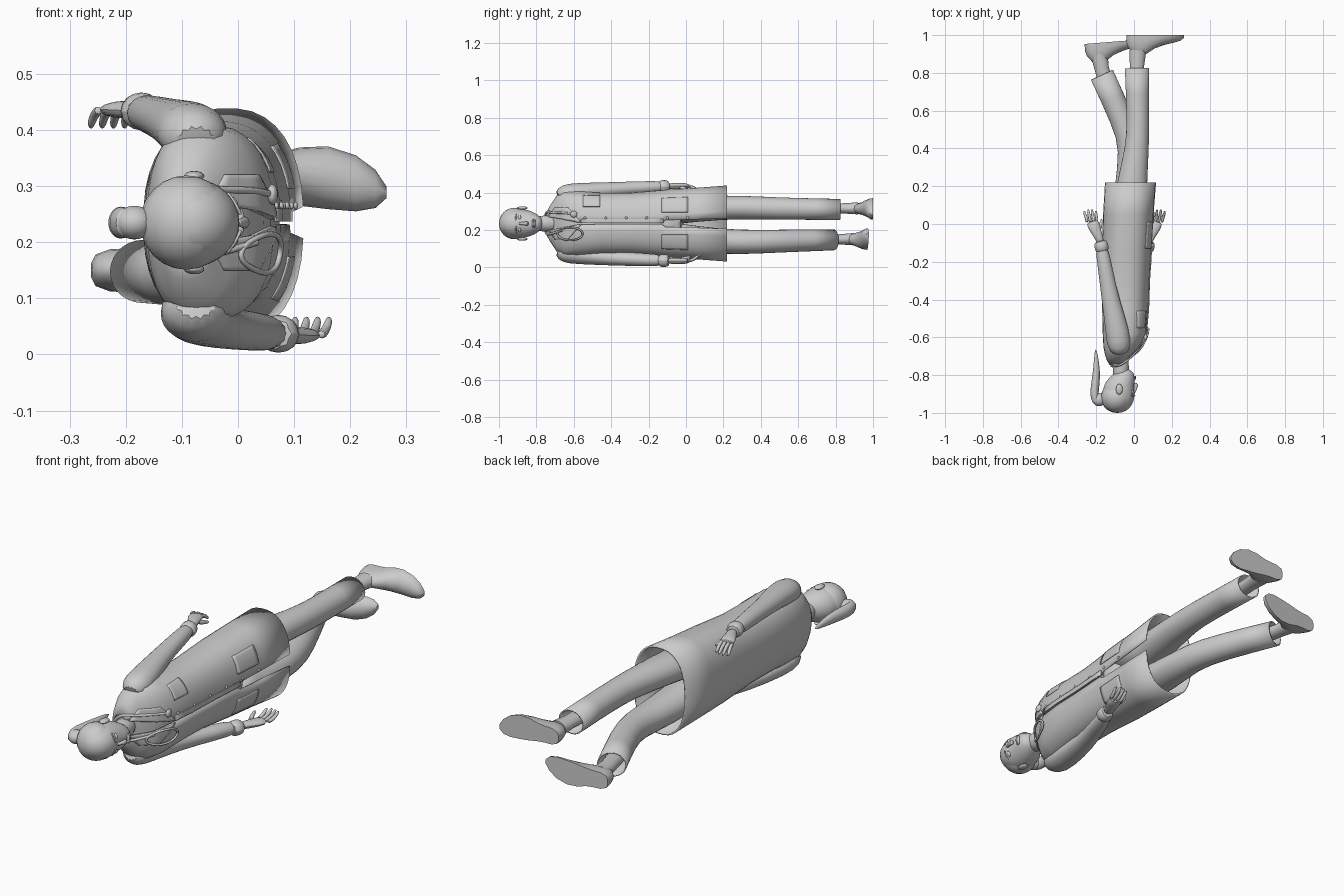
import bpy, bmesh, math
from mathutils import Vector, Matrix

MID = 0.235          # height of the body's mirror plane
SQUARE = 2.4         # squareness of the coat section

cube = bpy.data.objects.get("Cube")
if cube:
    bpy.data.objects.remove(cube)

grey = bpy.data.materials.new("plain grey")
grey.use_nodes = True
grey.diffuse_color = (0.6, 0.6, 0.6, 1)
grey.node_tree.nodes["Principled BSDF"].inputs["Base Color"].default_value = (0.6, 0.6, 0.6, 1)


def finish(name, bm, subdivide=0, thickness=0.0):
    bmesh.ops.recalc_face_normals(bm, faces=bm.faces)
    mesh = bpy.data.meshes.new(name)
    bm.to_mesh(mesh)
    bm.free()
    obj = bpy.data.objects.new(name, mesh)
    bpy.context.collection.objects.link(obj)
    mesh.materials.append(grey)
    mesh.polygons.foreach_set("use_smooth", [True] * len(mesh.polygons))
    if subdivide:
        obj.modifiers.new("smooth", "SUBSURF").levels = subdivide
    if thickness:
        solid = obj.modifiers.new("cloth", "SOLIDIFY")
        solid.thickness = thickness
        solid.offset = 0
    return obj


def skin(name, rows, closed=True, caps=True, **options):
    """Bridge equal rows of points into a surface."""
    bm = bmesh.new()
    grid = [[bm.verts.new(p) for p in row] for row in rows]
    count = len(grid[0])
    for low, high in zip(grid, grid[1:]):
        for i in range(count if closed else count - 1):
            j = (i + 1) % count
            bm.faces.new((low[i], low[j], high[j], high[i]))
    if caps and closed:
        bm.faces.new(grid[0])
        bm.faces.new(grid[-1])
    return finish(name, bm, **options)


def tube(name, path, sides=14, **options):
    """Limb through (x, y, z, depth radius, side radius) stations."""
    centres = [Vector(p[:3]) for p in path]
    rows = []
    for i, station in enumerate(path):
        along = centres[min(i + 1, len(path) - 1)] - centres[max(i - 1, 0)]
        across = along.cross(Vector((0, 0, 1))).normalized()
        up = across.cross(along).normalized()
        turns = [math.tau * k / sides for k in range(sides)]
        rows.append([centres[i] + across * station[3] * math.cos(t)
                     + up * station[-1] * math.sin(t) for t in turns])
    return skin(name, rows, **options)


def ball(name, centre, size):
    bm = bmesh.new()
    bmesh.ops.create_uvsphere(bm, u_segments=20, v_segments=12, radius=1)
    bmesh.ops.transform(bm, verts=bm.verts, matrix=Matrix.Translation(centre) @ Matrix.Diagonal((*size, 1)))
    return finish(name, bm)


def cord(name, points, radius, cyclic=False):
    curve = bpy.data.curves.new(name, "CURVE")
    curve.dimensions = "3D"
    curve.bevel_depth = radius
    curve.bevel_resolution = 2
    spline = curve.splines.new("NURBS")
    spline.points.add(len(points) - 1)
    for point, place in zip(spline.points, points):
        point.co = (*place, 1)
    spline.use_endpoint_u = not cyclic
    spline.use_cyclic_u = cyclic
    curve.materials.append(grey)
    obj = bpy.data.objects.new(name, curve)
    bpy.context.collection.objects.link(obj)


# Coat stations: along body, back, front, half width, half opening
COAT = [(-.745, -.125, -.06, .055, .035), (-.72, -.14, -.04, .1, .04),
        (-.69, -.15, -.01, .145, .035), (-.65, -.158, .03, .172, .02),
        (-.58, -.162, .06, .17, .006), (-.45, -.165, .072, .16, .003),
        (-.3, -.165, .077, .16, .003), (-.13, -.165, .088, .175, .003),
        (-.11, -.165, .09, .177, .018), (.05, -.16, .1, .187, .022),
        (.22, -.15, .113, .2, .028)]


def coat_at(y):
    for a, b in zip(COAT, COAT[1:]):
        if y <= b[0]:
            f = max(0, (y - a[0]) / (b[0] - a[0]))
            return [p + (q - p) * f for p, q in zip(a, b)]
    return COAT[-1]


def on_coat(y, z, lift=0.005):
    """Point on the front of the coat."""
    _, back, front, half, _ = coat_at(y)
    part = min(1, abs(z - MID) / half)
    x = (back + front) / 2 + (front - back) / 2 * (1 - part ** SQUARE) ** (1 / SQUARE)
    return Vector((x + lift, y, z))


def section(row, shrink=0.0, opened=True, count=36):
    y, back, front, half, gap = row
    half, deep = half - shrink, (front - back) / 2 - shrink
    start = math.asin((gap / half) ** (SQUARE / 2)) if opened else 0
    points = []
    for k in range(count):
        t = start + (math.tau - 2 * start) * k / (count - 1 if opened else count)
        c, s = math.cos(t), math.sin(t)
        points.append(((back + front) / 2 + deep * math.copysign(abs(c) ** (2 / SQUARE), c), y,
                       MID + half * math.copysign(abs(s) ** (2 / SQUARE), s)))
    return points


def patch(name, corners, steps=8, lift=0.005):
    """Cloth piece laid on the coat between four (y, z) corners."""
    a, b, c, d = [Vector(p) for p in corners]
    rows = []
    for i in range(steps + 1):
        left, right = a.lerp(d, i / steps), b.lerp(c, i / steps)
        rows.append([on_coat(*left.lerp(right, j / steps), lift) for j in range(steps + 1)])
    skin(name, rows, closed=False, thickness=0.006)


skin("coat", [section(r) for r in COAT], closed=False, thickness=0.008)
skin("shirt", [section(r, 0.014, False) for r in COAT[:8]])

# Coat details
for side, label in ((1, "left"), (-1, "right")):
    def at(y, z):
        return (y, MID + side * z)
    patch(label + "_lapel", [at(-.735, .035), at(-.7, .085), at(-.63, .085), at(-.56, .006)])
    patch(label + "_hip_pocket", [at(-.13, .06), at(-.13, .135), at(.01, .14), at(.01, .06)])
patch("breast_pocket", [(-.55, .325), (-.55, .385), (-.46, .385), (-.46, .325)])
patch("front_placket", [(-.56, .237), (-.56, .26), (-.12, .26), (-.12, .237)])
for k in range(6):
    ball("coat_button", on_coat(-.54 + k * .11, .265), (.005, .007, .007))

# Sleeves
tube("left_sleeve", [(-.075, -.685, .37, .04, .04), (-.078, -.65, .392, .065, .056),
                     (-.085, -.58, .402, .066, .052), (-.125, -.4, .418, .047, .039),
                     (-.15, -.25, .426, .04, .036), (-.177, -.09, .434, .034, .032)], subdivide=1)
tube("right_sleeve", [(-.075, -.685, .1, .04, .04), (-.078, -.65, .078, .065, .056),
                      (-.075, -.58, .068, .066, .052), (-.035, -.38, .048, .047, .039),
                      (.02, -.24, .042, .04, .036), (.075, -.09, .036, .034, .032)], subdivide=1)


# Hands: the right one mirrors the left one
def hand(label, place):
    def part(name, path):
        tube(label + name, [(*place(*p[:3]), *p[3:]) for p in path], sides=8, subdivide=1)
    part("_cuff", [(-.165, -.15, .433, .04, .037), (-.172, -.12, .433, .041, .038),
                   (-.18, -.085, .434, .038, .036)])
    part("_palm", [(-.175, -.1, .434, .024, .018), (-.19, -.06, .435, .025, .018),
                   (-.212, -.015, .437, .036, .017), (-.222, .02, .435, .036, .013)])
    for k in range(4):
        root, tip = -.247 + k * .017, -.262 + k * .02
        reach = .078 - .008 * abs(k - 1.5)
        part("_finger", [(root, .005, .436, .01, .01), ((root + tip) / 2, .04, .43, .009, .009),
                         (tip, reach - .01, .412, .008, .008), (tip, reach + .005, .404, .004, .004)])
    part("_thumb", [(-.19, -.04, .432, .012, .012), (-.175, -.005, .42, .011, .011),
                    (-.17, .03, .41, .006, .006)])


hand("left", lambda x, y, z: (x, y, z))
hand("right", lambda x, y, z: (-.1 - x, y, 2 * MID - z))

# Trousers
tube("hips", [(-.03, -.3, MID, .1, .13), (-.03, -.1, MID, .105, .145), (-.03, -.01, MID, .1, .14)],
     subdivide=1)
tube("left_trouser", [(-.03, -.06, .305, .095, .072), (-.015, .2, .323, .082, .063),
                      (.018, .4, .318, .06, .06), (.022, .55, .314, .058, .057),
                      (.016, .825, .31, .063, .055)], caps=False, subdivide=1, thickness=0.006)
tube("right_trouser", [(-.03, -.06, .165, .095, .072), (-.02, .2, .135, .082, .066),
                       (-.01, .4, .138, .064, .062), (-.055, .54, .142, .062, .059),
                       (-.17, .79, .148, .063, .055)], caps=False, subdivide=1, thickness=0.006)

# Ankles
tube("left_ankle", [(.016, .7, .312, .04, .03), (.016, .84, .316, .038, .028),
                    (.02, .92, .316, .045, .033)])
tube("right_ankle", [(-.13, .68, .146, .04, .03), (-.17, .82, .15, .038, .028),
                     (-.185, .9, .152, .045, .033)])

# Shoe stations: length, height, sideways drift, half width
SHOE = [(0, .04, 0, .012), (.008, .065, 0, .028), (.035, .1, 0, .038), (.075, .115, 0, .039),
        (.105, .1, 0, .042), (.15, .07, .002, .052), (.2, .052, 0, .056), (.25, .04, -.01, .05),
        (.285, .03, -.02, .034), (.305, .014, -.026, .01)]


def shoe(name, heel, tilt, side):
    turn = Matrix.Rotation(tilt, 3, "Z")
    rows = []
    for x, height, drift, half in SHOE:
        ring = []
        for k in range(20):
            t = math.tau * k / 20
            lift = max(0, math.sin(t)) * height
            local = Vector((x, -lift, side * drift + half * math.cos(t)))
            ring.append(turn @ local + Vector(heel))
        rows.append(ring)
    skin(name, rows)


shoe("left_shoe", (-.04, 1, .315), 0, 1)
shoe("right_shoe", (-.262, .953, .15), .08, -1)

# Head and neck
tube("neck", [(-.07, -.84, MID, .045, .042), (-.068, -.77, MID, .042, .04),
              (-.075, -.69, MID, .05, .055)], subdivide=1)
tube("head", [(-.085, -1, MID, .012, .012), (-.085, -.992, MID, .042, .04),
              (-.085, -.96, MID, .077, .071), (-.083, -.91, MID, .088, .081),
              (-.078, -.865, MID, .086, .078), (-.052, -.82, MID, .062, .064),
              (-.03, -.787, MID, .042, .04), (-.022, -.772, MID, .02, .018)], sides=20, subdivide=1)
ball("hair_cap", (-.092, -.918, MID), (.083, .082, .084))
ball("hair_knot", (-.185, -.93, MID), (.035, .035, .03))
tube("ponytail", [(-.17, -.95, MID, .015, .015), (-.205, -.945, MID, .024, .028),
                  (-.212, -.89, MID, .024, .03), (-.2, -.82, MID, .022, .028),
                  (-.198, -.74, MID, .016, .02), (-.203, -.66, MID, .004, .005)], subdivide=1)
tube("nose", [(-.002, -.9, MID, .006, .006), (.01, -.865, MID, .01, .009),
              (.014, -.85, MID, .01, .013), (.004, -.842, MID, .006, .008)], sides=10, subdivide=1)
for height, name in ((-.818, "upper_lip"), (-.81, "lower_lip")):
    ball(name, (.004, height, MID), (.008, .006, .024))
for side, label in ((1, "left"), (-1, "right")):
    ball(label + "_eye", (-.012, -.89, MID + side * .031), (.012, .009, .015))
    cord(label + "_eyebrow", [(.004, -.907, MID + side * .015), (-.002, -.915, MID + side * .032),
                              (-.018, -.905, MID + side * .052)], .003)
    ball(label + "_ear", (-.078, -.875, MID + side * .083), (.018, .028, .009))

# Stethoscope draped round the neck
cord("stethoscope_tube", [on_coat(-.6, .285, .012), on_coat(-.66, .295, .014), on_coat(-.72, .29, .014),
                          (-.08, -.755, .305), (-.14, -.75, MID), (-.08, -.755, .165),
                          on_coat(-.72, .18, .014), on_coat(-.66, .2, .014)], .006)
ball("stethoscope_disc", on_coat(-.6, .285, .012), (.01, .018, .018))
loop = []
for k in range(12):
    t = math.tau * k / 12
    loop.append(on_coat(-.62 + .07 * math.cos(t), .18 + .036 * math.sin(t), .016))
cord("stethoscope_loop", loop, .005, cyclic=True)

# Keep crisp edges on hems, soles and cloth pieces
bpy.ops.object.select_all(action="DESELECT")
for obj in bpy.context.scene.objects:
    if obj.type == "MESH":
        obj.select_set(True)
        bpy.context.view_layer.objects.active = obj
bpy.ops.object.shade_smooth_by_angle(angle=math.radians(45))
